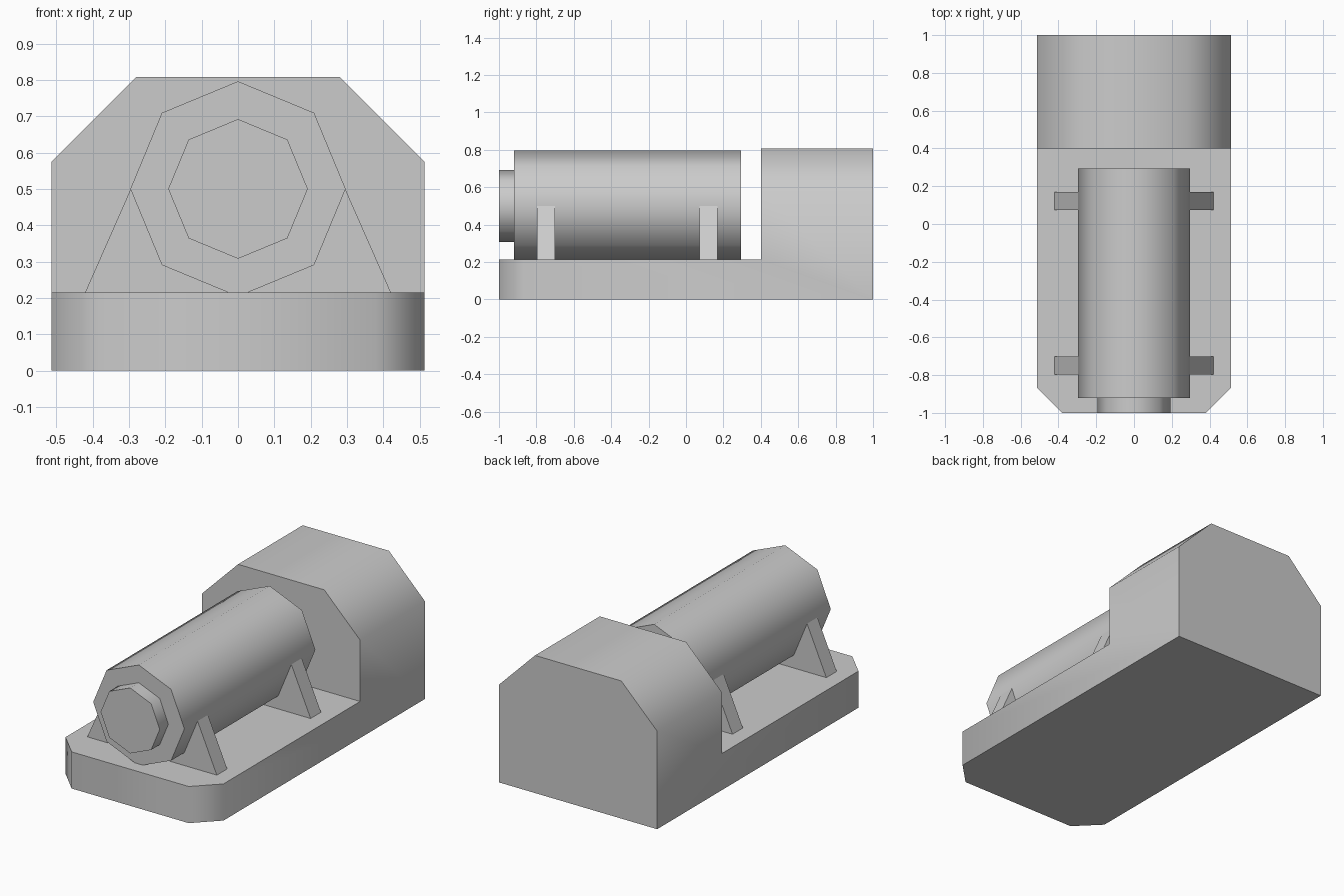
import bpy, bmesh, math
from mathutils import Vector

if "Cube" in bpy.data.objects:
    bpy.data.objects.remove(bpy.data.objects["Cube"])


def finish(obj):
    bpy.ops.object.select_all(action='DESELECT')
    bpy.context.view_layer.objects.active = obj
    obj.select_set(True)
    bpy.ops.object.shade_smooth_by_angle(angle=math.radians(50))


def prism(name, points, extrude, bevels=None):
    """Extrude a planar profile; bevels is a list of (edge test, width)."""
    bm = bmesh.new()
    face = bm.faces.new([bm.verts.new(p) for p in points])
    ext = bmesh.ops.extrude_face_region(bm, geom=[face], use_keep_orig=True)
    verts = [g for g in ext["geom"] if isinstance(g, bmesh.types.BMVert)]
    bmesh.ops.translate(bm, verts=verts, vec=Vector(extrude))
    for test, width in bevels or []:
        edges = [e for e in bm.edges if all(test(v.co) for v in e.verts)
                 and abs(e.verts[0].co.x - e.verts[1].co.x) < 1e-4]
        bmesh.ops.bevel(bm, geom=edges, offset=width, offset_type='OFFSET',
                        segments=1, affect='EDGES', profile=0.5)
    bmesh.ops.recalc_face_normals(bm, faces=bm.faces)
    mesh = bpy.data.meshes.new(name)
    bm.to_mesh(mesh)
    bm.free()
    obj = bpy.data.objects.new(name, mesh)
    bpy.context.collection.objects.link(obj)
    finish(obj)
    return obj


def drum(name, radius, y0, y1):
    bpy.ops.mesh.primitive_cylinder_add(
        vertices=8, radius=radius, depth=y1 - y0,
        location=(0, (y0 + y1) / 2, 0.5), rotation=(math.pi / 2, 0, 0))
    bpy.context.object.name = name
    finish(bpy.context.object)


# Base plate and rear block: stepped side profile with chamfered corners
W, DECK, TOP = 0.513, 0.215, 0.808
side = [(-1, 0), (1, 0), (1, TOP), (0.4, TOP), (0.4, DECK), (-1, DECK)]
prism("base_and_rear_block", [(-W, y, z) for y, z in side], (2 * W, 0, 0), [
    (lambda c: c.y < -0.999, 0.133),          # front vertical corners
    (lambda c: c.z > TOP - 0.001, 0.233),     # upper block corners
])

# Eight-sided drum and its protruding front cap
drum("drum", 0.296, -0.92, 0.295)
drum("front_cap", 0.192, -1.0, -0.88)

# Cradle supports under the drum
cradle = [(-0.425, DECK - 0.01), (0.425, DECK - 0.01), (0.295, 0.5), (-0.295, 0.5)]
for name, y in (("front_support", -0.797), ("rear_support", 0.073)):
    prism(name, [(x, y, z) for x, z in cradle], (0, 0.096, 0))
